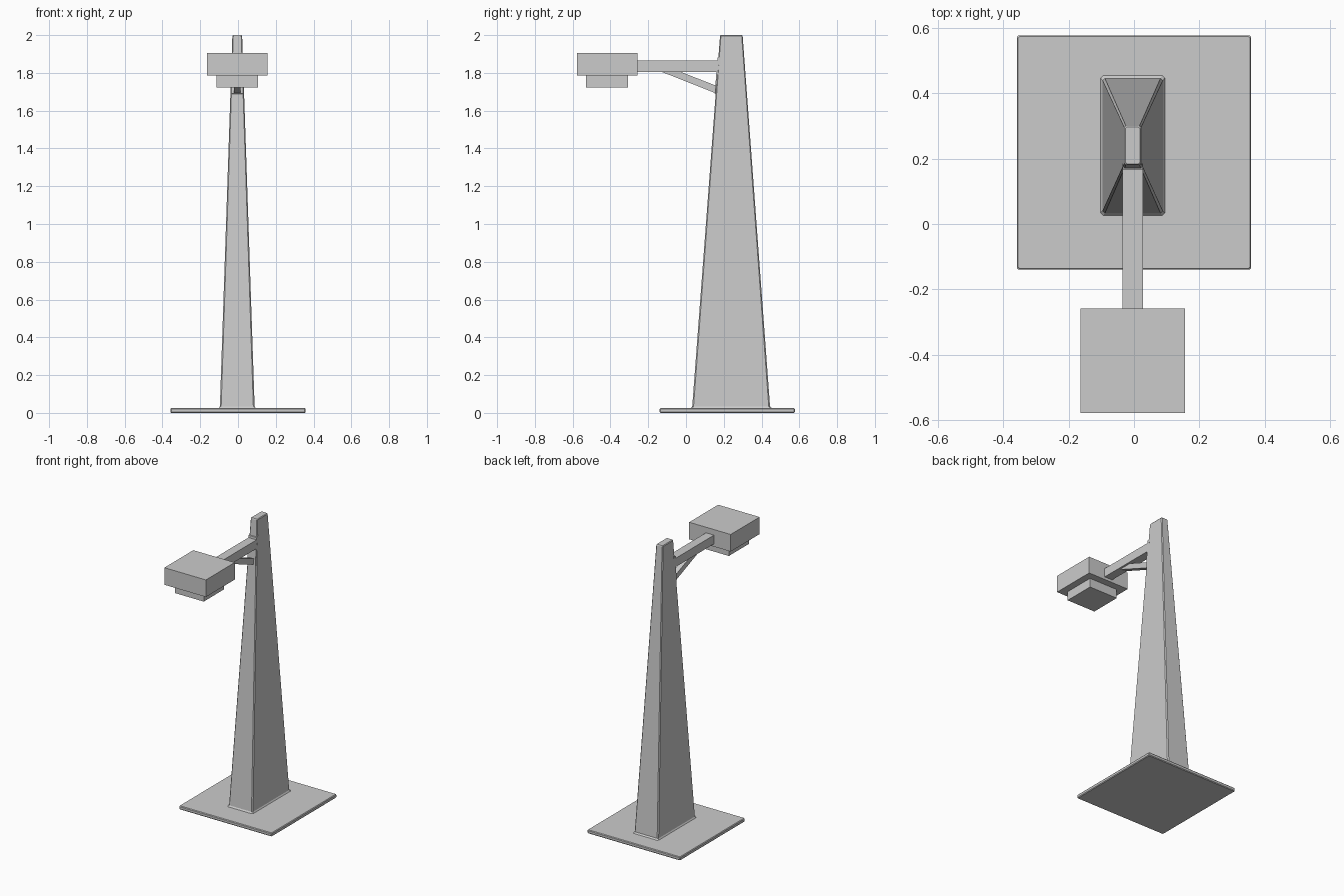
import bpy, bmesh

if "Cube" in bpy.data.objects:
    bpy.data.objects.remove(bpy.data.objects["Cube"])

CX = -0.004  # shared centre line of pole, arm and lamp


def make(name, loops):
    """Join closed loops of equal length into a capped flat-faced solid."""
    bm = bmesh.new()
    rings = [[bm.verts.new(p) for p in loop] for loop in loops]
    n = len(rings[0])
    for a, b in zip(rings, rings[1:]):
        for i in range(n):
            j = (i + 1) % n
            bm.faces.new((a[i], a[j], b[j], b[i]))
    bm.faces.new(rings[0][::-1])
    bm.faces.new(rings[-1])
    bmesh.ops.recalc_face_normals(bm, faces=bm.faces)
    me = bpy.data.meshes.new(name)
    bm.to_mesh(me)
    bm.free()
    ob = bpy.data.objects.new(name, me)
    bpy.context.collection.objects.link(ob)
    return ob


def chamfered(z, cx, cy, hx, hy, c):
    """Rectangle with cut corners at height z."""
    pts = [(hx - c, -hy), (hx, -hy + c), (hx, hy - c), (hx - c, hy),
           (-hx + c, hy), (-hx, hy - c), (-hx, -hy + c), (-hx + c, -hy)]
    return [(cx + x, cy + y, z) for x, y in pts]


def side_profile(name, half, yz):
    """Extrude a side outline (y, z) across the width."""
    return make(name, [[(CX + s * half, y, z) for y, z in yz] for s in (-1, 1)])


def box(name, half, y0, y1, z0, z1):
    return side_profile(name, half, [(y0, z0), (y1, z0), (y1, z1), (y0, z1)])


# Base plate and tapered pole, one chamfered solid
make("base_and_pole", [
    chamfered(0.000, 0, 0.2185, 0.354, 0.354, 0.004),
    chamfered(0.005, 0, 0.2185, 0.358, 0.358, 0.005),
    chamfered(0.020, 0, 0.2185, 0.358, 0.358, 0.005),
    chamfered(0.025, 0, 0.2185, 0.354, 0.354, 0.004),
    chamfered(0.025, CX, 0.2400, 0.098, 0.214, 0.008),
    chamfered(0.034, CX, 0.2390, 0.092, 0.206, 0.007),
    chamfered(1.995, CX, 0.2400, 0.026, 0.060, 0.005),
    chamfered(2.000, CX, 0.2400, 0.022, 0.056, 0.004),
])

# Sloped mounting plate on the pole front
side_profile("mounting_plate", 0.031,
             [(0.170, 1.68), (0.152, 1.69), (0.167, 1.88), (0.185, 1.89)])

# Arm and diagonal brace
box("arm", 0.031, -0.259, 0.180, 1.804, 1.865)
side_profile("brace", 0.017,
             [(-0.130, 1.806), (0.158, 1.692), (0.160, 1.732), (-0.030, 1.806)])

# Lamp housing and lens below
box("lamp_housing", 0.160, -0.577, -0.258, 1.785, 1.904)
box("lamp_lens", 0.111, -0.530, -0.308, 1.722, 1.786)
